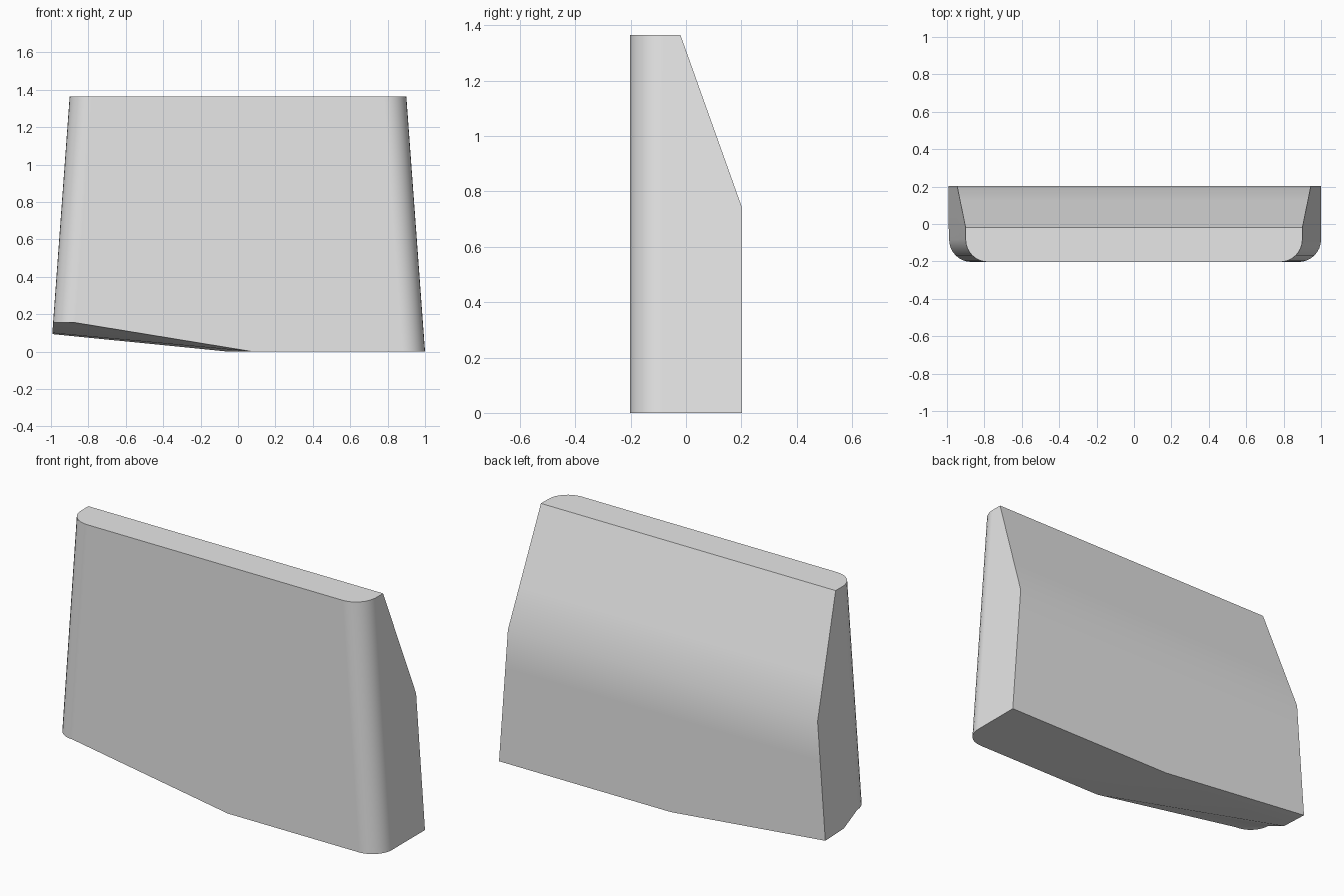
import bpy, bmesh, math

cube = bpy.data.objects.get("Cube")
if cube:
    bpy.data.objects.remove(cube, do_unlink=True)

HEIGHT, HALF_DEPTH, RADIUS, STEPS = 1.365, 0.203, 0.12, 8
KNEE = 0.74          # height where the back starts to lean forward
TOP_BACK = -0.02     # back edge at the top

grey = bpy.data.materials.new("light_grey")
grey.use_nodes = True
grey.diffuse_color = (0.8, 0.8, 0.8, 1)
grey.node_tree.nodes["Principled BSDF"].inputs["Base Color"].default_value = (0.8, 0.8, 0.8, 1)


def half_width(z):
    return 1 - 0.1 * z / HEIGHT


def back_y(z):
    t = max(0, (z - KNEE) / (HEIGHT - KNEE))
    return HALF_DEPTH + (TOP_BACK - HALF_DEPTH) * t


def corner(side, z):
    """Rounded front corner, from the side face round to the front face."""
    cx, cy = half_width(z) - RADIUS, -HALF_DEPTH + RADIUS
    angles = [math.pi / 2 * i / STEPS for i in range(STEPS + 1)]
    return [(side * (cx + RADIUS * math.cos(a)), cy - RADIUS * math.sin(a), z) for a in angles]


def ring(z, front_lift=0, mid_lift=0, back_lift=0):
    """Horizontal outline; the lifts raise its right-hand end."""
    left = [(half_width(z), back_y(z), z)] + corner(1, z)
    right = corner(-1, z + front_lift)[::-1]
    zm, zb = z + mid_lift, z + back_lift
    start = -HALF_DEPTH + RADIUS
    mid = (-half_width(zm), start + (back_y(z) - start) * 0.43, zm)
    back = (-half_width(zb), back_y(z), zb)
    return left + [(0.08, -HALF_DEPTH, z)] + right + [mid, back, (-0.05, back_y(z), z)]


bm = bmesh.new()
rings = [ring(0, 0.155, 0.1, 0.094)] + [ring(z) for z in (0.52, KNEE, 0.96, HEIGHT)]
rings = [[bm.verts.new(p) for p in r] for r in rings]

# Walls and top
n = len(rings[0])
for low, high in zip(rings, rings[1:]):
    for i in range(n):
        j = (i + 1) % n
        bm.faces.new((low[i], low[j], high[j], high[i]))
bm.faces.new(rings[-1])

# Underside: flat left half, twisted rising right half
base = rings[0]
f = STEPS + 2
front_bend, arc = base[f], base[f + 1:f + 2 + STEPS]
mid, back, back_bend = base[-3:]
bm.faces.new(base[:f + 1] + [back_bend])
bm.faces.new(arc)
bm.faces.new((front_bend, arc[0], arc[-1]))
bm.faces.new((front_bend, arc[-1], mid))
bm.faces.new((front_bend, mid, back_bend))
bm.faces.new((mid, back, back_bend))
bmesh.ops.recalc_face_normals(bm, faces=bm.faces)

mesh = bpy.data.meshes.new("tapered_panel")
bm.to_mesh(mesh)
bm.free()
mesh.materials.append(grey)
panel = bpy.data.objects.new("tapered_panel", mesh)
bpy.context.collection.objects.link(panel)

# Smooth rounded corners and back knee, crisp outer edges
bpy.ops.object.select_all(action="DESELECT")
panel.select_set(True)
bpy.context.view_layer.objects.active = panel
bpy.ops.object.shade_smooth_by_angle(angle=math.radians(35))
weighted = panel.modifiers.new("weighted_normals", "WEIGHTED_NORMAL")
weighted.keep_sharp = True
